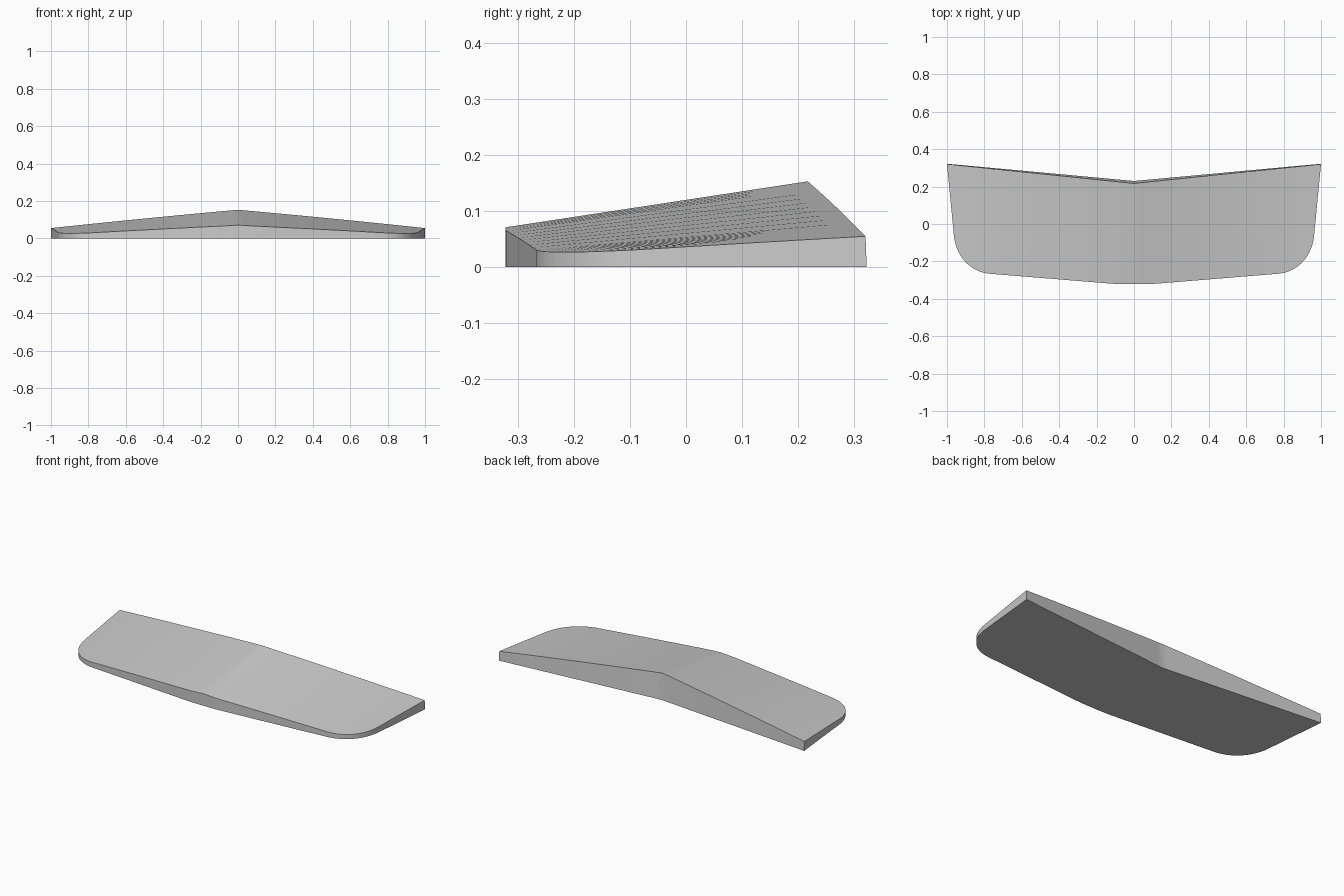
import bpy, bmesh

if "Cube" in bpy.data.objects:
    bpy.data.objects.remove(bpy.data.objects["Cube"])

# Half outline of the front edge, from the centre round the corner to the rear tip
def bezier(a, b, c, d, n):
    pts = []
    for i in range(n + 1):
        t = i / n
        s = 1 - t
        pts.append(tuple(s**3 * p + 3 * s * s * t * q + 3 * s * t * t * r + t**3 * w
                         for p, q, r, w in zip(a, b, c, d)))
    return pts

def line(a, b, n):
    return [tuple(p + (q - p) * i / n for p, q in zip(a, b)) for i in range(1, n + 1)]

half = bezier((0, -.322), (.045, -.322), (.08, -.322), (.12, -.319), 4)
half += line((.12, -.319), (.77, -.266), 8)
half += bezier((.77, -.266), (.875, -.257), (.952, -.175), (.963, -.06), 14)[1:]
half += line((.963, -.06), (1, .322), 5)
outline = [(-x, y) for x, y in half[:0:-1]] + half

# Top is a ruled surface that sinks from the centre ridge towards each tip
def top_z(x, y):
    return .120 + .152 * y - abs(x) * (.0863 + .0853 * y)

bm = bmesh.new()
columns = []
for x, y in outline:
    a = abs(x)
    back_top, back_low = .217 + .103 * a, .23 + .092 * a
    low = bm.verts.new((x, y, 0))
    top = bm.verts.new((x, min(y, back_top), top_z(x, min(y, back_top))))
    if a > .999:                       # tips: front and back edges meet
        columns.append((low, top, top, low))
    else:
        columns.append((low, top,
                        bm.verts.new((x, back_top, top_z(x, back_top))),
                        bm.verts.new((x, back_low, 0))))

# Front wall, top, rear wall and underside strips between neighbouring stations
for c, d in zip(columns, columns[1:]):
    for k in range(4):
        j = (k + 1) % 4
        ring = list(dict.fromkeys((c[k], d[k], d[j], c[j])))
        bm.faces.new(ring)
bmesh.ops.recalc_face_normals(bm, faces=bm.faces)

mesh = bpy.data.meshes.new("curved_panel")
bm.to_mesh(mesh)
bm.free()
panel = bpy.data.objects.new("curved_panel", mesh)
bpy.context.collection.objects.link(panel)

grey = bpy.data.materials.new("light_grey")
grey.diffuse_color = (.6, .6, .6, 1)
grey.use_nodes = True
grey.node_tree.nodes["Principled BSDF"].inputs["Base Color"].default_value = grey.diffuse_color
mesh.materials.append(grey)

bpy.context.view_layer.objects.active = panel
panel.select_set(True)
bpy.ops.object.shade_smooth_by_angle(angle=.5)
